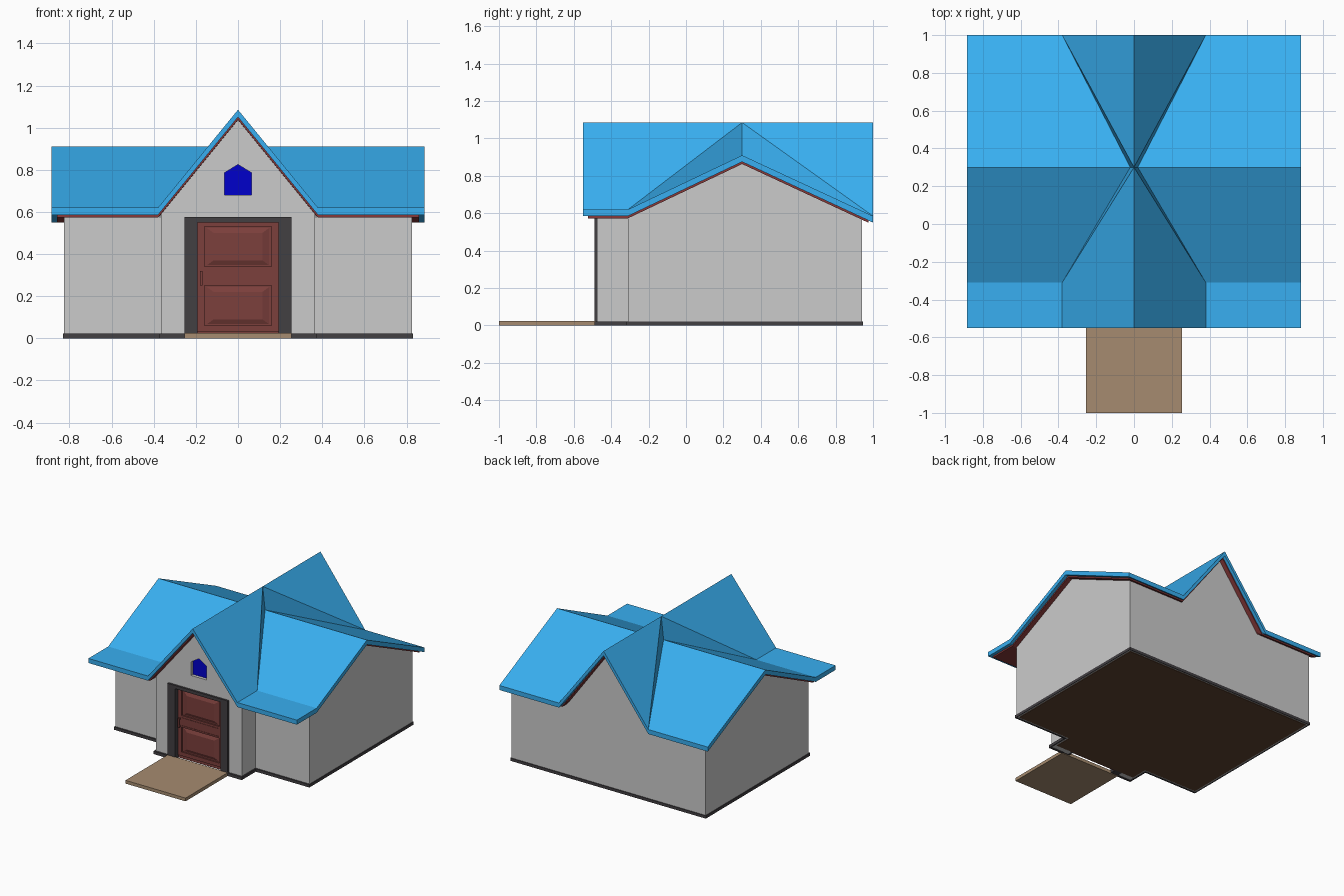
import bpy, bmesh

if "Cube" in bpy.data.objects:
    bpy.data.objects.remove(bpy.data.objects["Cube"])


def mat(name, r, g, b):
    m = bpy.data.materials.new(name)
    m.diffuse_color = (r, g, b, 1)
    m.use_nodes = True
    m.node_tree.nodes["Principled BSDF"].inputs["Base Color"].default_value = m.diffuse_color
    return m


BLUE = mat("roof_blue", 0.04, 0.43, 0.88)
SOFFIT = mat("soffit_red", 0.24, 0.04, 0.04)
DARK = mat("dark_trim", 0.055, 0.05, 0.055)
DOOR = mat("door_red", 0.20, 0.05, 0.045)
TAN = mat("porch_tan", 0.38, 0.26, 0.16)
FLOOR = mat("floor_brown", 0.11, 0.055, 0.03)
GLASS = mat("window_blue", 0.0, 0.0, 0.6)


def finish(bm, name, material=None):
    bmesh.ops.recalc_face_normals(bm, faces=bm.faces)
    me = bpy.data.meshes.new(name)
    bm.to_mesh(me)
    bm.free()
    ob = bpy.data.objects.new(name, me)
    bpy.context.collection.objects.link(ob)
    if material:
        me.materials.append(material)
    return ob


def boxes(name, bounds, material=None, mirror=False):
    """One object from (x0, x1, y0, y1, z0, z1) boxes, optionally mirrored in x."""
    bm = bmesh.new()
    if mirror:
        bounds = bounds + [(-b[1], -b[0], *b[2:]) for b in bounds]
    for x0, x1, y0, y1, z0, z1 in bounds:
        for v in bmesh.ops.create_cube(bm, size=1)["verts"]:
            v.co = (x0 if v.co.x < 0 else x1, y0 if v.co.y < 0 else y1,
                    z0 if v.co.z < 0 else z1)
    return finish(bm, name, material)


def prism(name, profile, axis, a, b, material=None):
    """Extrude a profile along x (profile is y,z) or y (profile is x,z)."""
    bm = bmesh.new()

    def place(p, t):
        return (t, p[0], p[1]) if axis == "x" else (p[0], t, p[1])
    lo = [bm.verts.new(place(p, a)) for p in profile]
    hi = [bm.verts.new(place(p, b)) for p in profile]
    bm.faces.new(lo)
    bm.faces.new(hi)
    n = len(profile)
    for i in range(n):
        j = (i + 1) % n
        bm.faces.new((lo[i], lo[j], hi[j], hi[i]))
    return finish(bm, name, material)


def roof(name, drop, thick, inset, material):
    """Cross-gable sheet with pinched valleys, thickened straight down."""
    xe, yf, yb = 0.885 - inset, -0.55 + inset, 1 - inset
    t = (yb - 0.3) / 0.7
    zb = 0.91 - 0.325 * t
    pts = dict(A=(0, yf, 1.085), B=(.38, yf, .62), C=(xe, yf, .62),
               D=(.38, -.31, .62), E=(xe, -.31, .62), F=(.02, .3, .91),
               G=(xe, .3, .91), H=(0, .3, 1.085), I=(.02 + .36 * t, yb, zb),
               J=(xe, yb, zb), K=(0, yb, 1.085))
    bm = bmesh.new()
    for s in (1, -1):
        v = {k: bm.verts.new((s * p[0], p[1], p[2] - drop)) for k, p in pts.items()}
        for f in ("ABDH", "BCED", "DFH", "DEGF", "FGJI", "IFH", "HIK"):
            bm.faces.new([v[c] for c in f])
    bmesh.ops.remove_doubles(bm, verts=bm.verts, dist=1e-5)
    # a slit remains between the two pinch points, under the ridge
    bmesh.ops.recalc_face_normals(bm, faces=bm.faces)
    top = bm.faces[:]
    low = bmesh.ops.extrude_face_region(bm, geom=top, use_keep_orig=True)["geom"]
    for g in low:
        if isinstance(g, bmesh.types.BMVert):
            g.co.z -= thick
    return finish(bm, name, material)


def cut(target, cutter):
    m = target.modifiers.new("opening", 'BOOLEAN')
    m.object = cutter
    m.operation = 'DIFFERENCE'
    m.solver = 'EXACT'
    cutter.hide_render = True
    cutter.hide_viewport = True
    cutter.display_type = 'WIRE'


# Roof and its red underside
roof("roof", 0, 0.035, 0, BLUE)
roof("roof_soffit", 0.035, 0.012, 0.025, SOFFIT)

# Walls
prism("main_walls", [(-.31, .005), (.94, .005), (.94, .566), (.3, .865), (-.31, .575)],
      "x", -.825, .825)
entry = prism("entry_walls", [(-.365, .005), (.365, .005), (.365, .59), (0, 1.037), (-.365, .59)],
              "y", -.475, -.305)
prism("back_gable_wall", [(-.347, .5), (.347, .5), (.347, .568), (0, 1.037), (-.347, .568)],
      "y", .92, .94)

# Door and window openings
window = [(-.065, .68), (.065, .68), (.065, .785), (0, .825), (-.065, .785)]
cut(entry, boxes("doorway_cutter", [(-.21, .21, -.6, -.42, -.1, .56)]))
cut(entry, prism("window_cutter", window, "y", -.6, -.45))
prism("window_pane", window, "y", -.452, -.44, GLASS)

# Floor, base trim and porch
boxes("floor", [(-.81, .81, -.295, .925, 0, .02), (-.35, .35, -.43, -.295, 0, .02)], FLOOR)
boxes("base_trim", [(.255, .375, -.49, -.475, 0, .022), (.365, .375, -.475, -.31, 0, .022),
                    (.365, .83, -.32, -.31, 0, .022), (.825, .83, -.31, .945, 0, .022),
                    (0, .825, .94, .945, 0, .022)], DARK, mirror=True)
boxes("porch_slab", [(-.255, .255, -1, -.485, 0, .025)], TAN)

# Door frame
boxes("door_frame", [(.193, .255, -.49, -.425, .005, .575), (0, .193, -.49, -.425, .55, .575)],
      DARK, mirror=True)

# Door with stiles, rails and raised panels
boxes("door", [(-.195, .195, -.444, -.425, .005, .552)], DOOR)
boxes("door_stiles_rails", [(.16, .194, -.455, -.443, .03, .551), (0, .16, -.455, -.443, .03, .06),
                            (0, .16, -.455, -.443, .25, .34), (0, .16, -.455, -.443, .53, .551)],
      DOOR, mirror=True)
for name, z0, z1 in (("lower_door_panel", .065, .245), ("upper_door_panel", .345, .525)):
    panel = boxes(name, [(-.15, .15, -.454, -.443, z0, z1)], DOOR)
    for v in panel.data.vertices:
        if v.co.y < -.45:
            v.co.x *= .77
            v.co.z += .025 if v.co.z < (z0 + z1) / 2 else -.025
boxes("door_groove_strips", [(-.155, .155, -.458, -.454, .258, .264),
                             (-.155, .155, -.458, -.454, .318, .324)], DOOR)
boxes("door_handle", [(-.181, -.169, -.475, -.468, .25, .32), (-.181, -.169, -.468, -.454, .25, .262),
                      (-.181, -.169, -.468, -.454, .308, .32)], DOOR)
